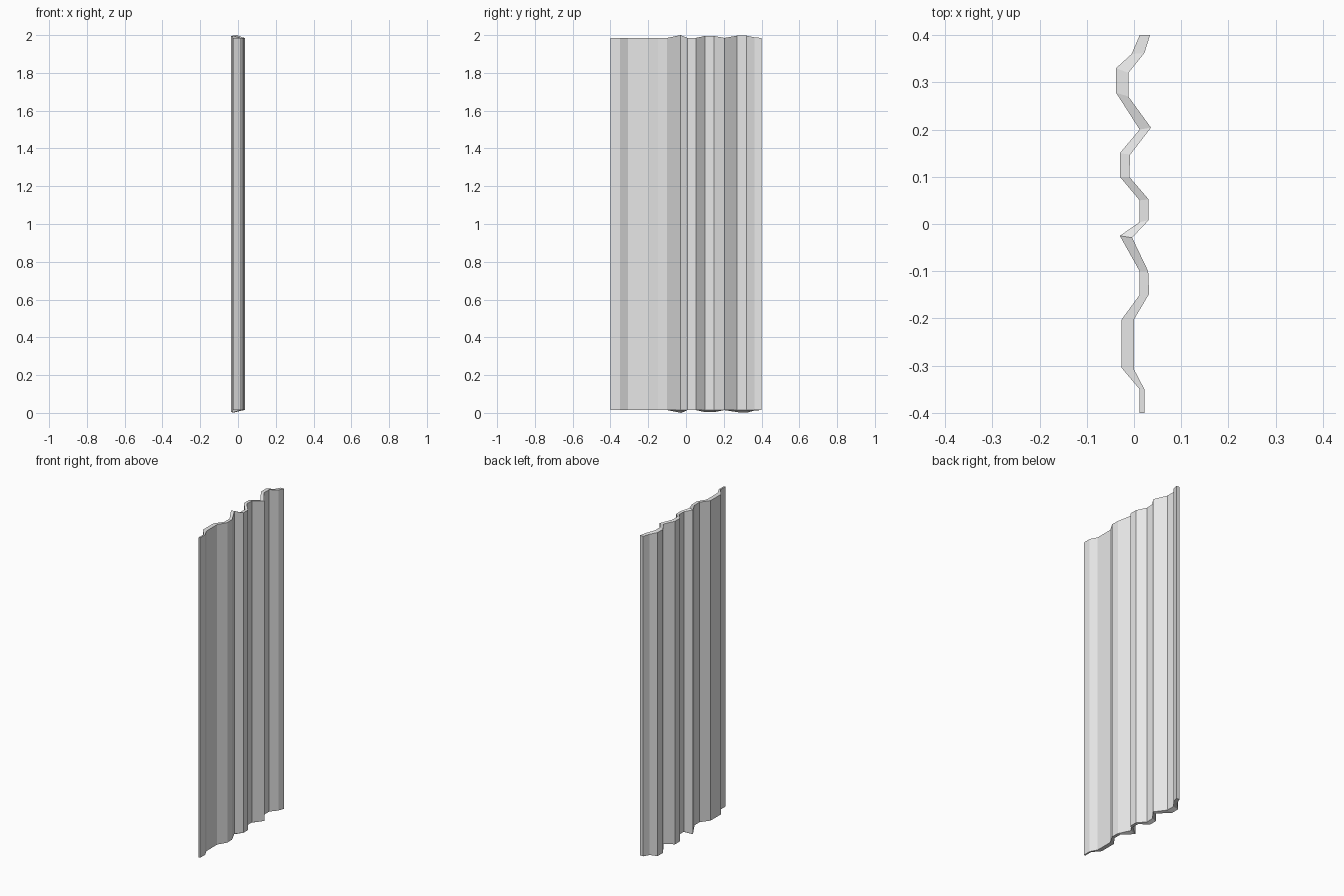
import bpy
import bmesh

cube = bpy.data.objects.get("Cube")
if cube:
    bpy.data.objects.remove(cube, do_unlink=True)

# Cloth colour
cloth = bpy.data.materials.new("light grey cloth")
cloth.use_nodes = True
grey = (0.8, 0.8, 0.8, 1)
cloth.diffuse_color = grey
cloth.node_tree.nodes["Principled BSDF"].inputs["Base Color"].default_value = grey

# Pleat outline: right-face point (x, y), left-face point (x, y), hem swell
PLEATS = [
    ((0.012, -0.4), (0.022, -0.4), 0),
    ((0.012, -0.35), (0.022, -0.35), 0),
    ((-0.026, -0.305), (0, -0.308), 0),
    ((-0.026, -0.202), (0, -0.202), 0),
    ((0.012, -0.15), (0.032, -0.148), 0),
    ((0.012, -0.1), (0.03, -0.1), 0),
    ((-0.03, -0.025), (-0.004, -0.029), 1),
    ((0.012, 0.004), (0.031, 0.008), 0),
    ((0.012, 0.05), (0.031, 0.052), 0),
    ((-0.03, 0.1), (-0.01, 0.1), 0.7),
    ((-0.03, 0.15), (-0.008, 0.147), 0.7),
    ((0.012, 0.2), (0.036, 0.204), 0),
    ((-0.038, 0.278), (-0.012, 0.27), 0.8),
    ((-0.038, 0.33), (-0.012, 0.32), 0.8),
    ((-0.005, 0.36), (0.022, 0.362), 0.2),
    ((0.012, 0.4), (0.034, 0.4), 0),
]
HEM = 0.015

# Folded panel: one four-cornered section per pleat, bridged lengthwise
bm = bmesh.new()
sections = []
for a, b, swell in PLEATS:
    rise = HEM * swell
    corners = [(*a, HEM - rise), (*b, HEM),
               (*b, 2 - HEM + rise), (*a, 2 - HEM + rise * 0.8)]
    sections.append([bm.verts.new(c) for c in corners])
for s, t in zip(sections, sections[1:]):
    for i in range(4):
        j = (i + 1) % 4
        bm.faces.new((s[i], s[j], t[j], t[i]))
bm.faces.new(sections[0])
bm.faces.new(sections[-1])
bmesh.ops.recalc_face_normals(bm, faces=bm.faces)

mesh = bpy.data.meshes.new("curtain_panel")
bm.to_mesh(mesh)
bm.free()
mesh.materials.append(cloth)
panel = bpy.data.objects.new("curtain_panel", mesh)
bpy.context.collection.objects.link(panel)
